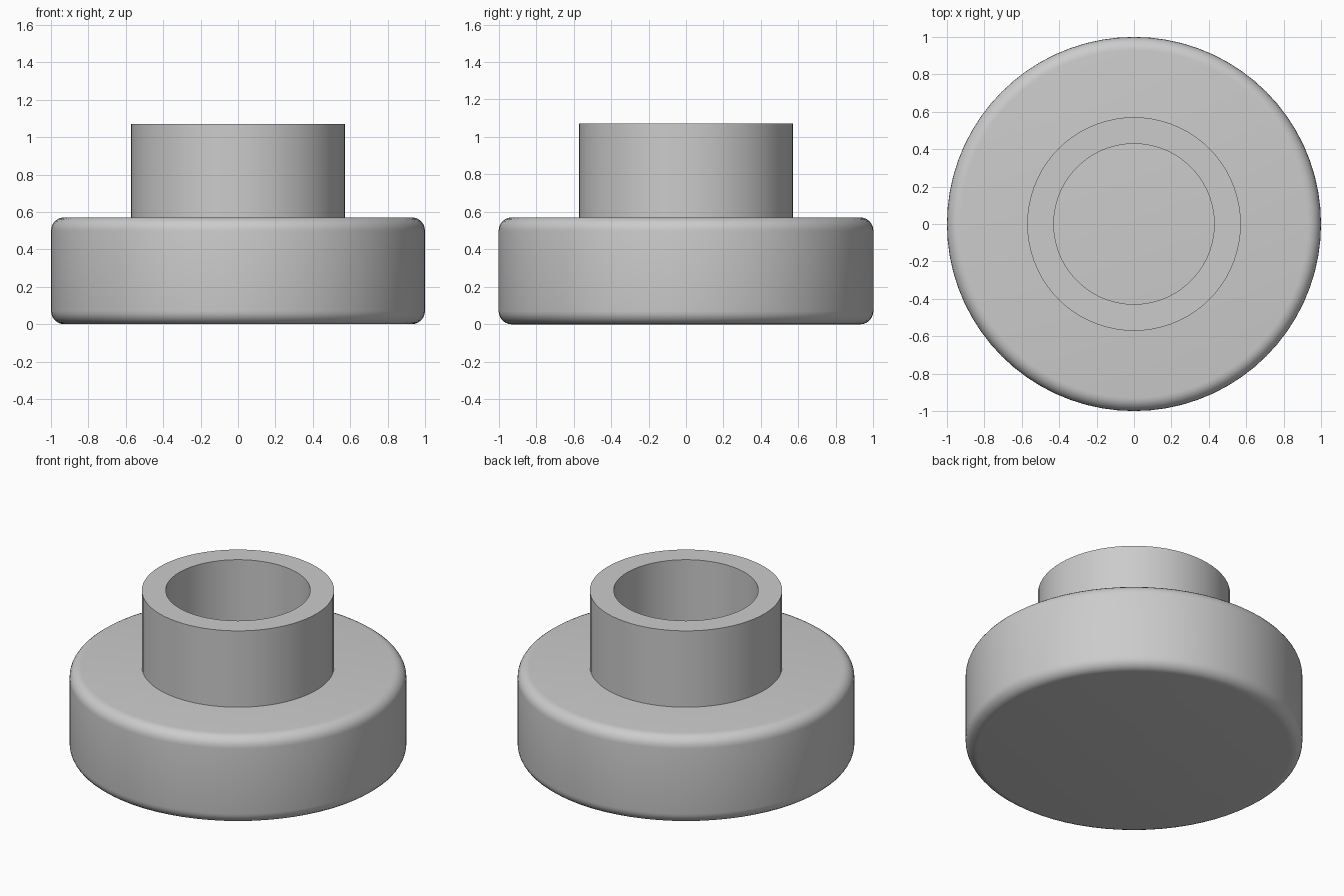
import bpy
import bmesh
import math
from mathutils import Matrix, Vector

if "Cube" in bpy.data.objects:
    bpy.data.objects.remove(bpy.data.objects["Cube"], do_unlink=True)

SEGMENTS = 72
BASE_R, BASE_H, FILLET = 1.0, 0.571, 0.071
COLLAR_R, BORE_R, TOP = 0.571, 0.429, 1.071

grey = bpy.data.materials.new("plain grey")
grey.use_nodes = True
colour = (0.6, 0.6, 0.6, 1)
grey.diffuse_color = colour
grey.node_tree.nodes["Principled BSDF"].inputs["Base Color"].default_value = colour


def lathe(name, profile):
    """Revolve (radius, height) points around z."""
    bm = bmesh.new()
    verts = [bm.verts.new((r, 0, z)) for r, z in profile]
    edges = [bm.edges.new(pair) for pair in zip(verts, verts[1:])]
    bmesh.ops.spin(bm, geom=verts + edges, axis=(0, 0, 1), cent=(0, 0, 0),
                   angle=math.tau, steps=SEGMENTS, use_merge=False)
    bmesh.ops.remove_doubles(bm, verts=bm.verts, dist=0.0001)
    # Cap any open end that is not hidden against another part
    if name == "base":
        bmesh.ops.holes_fill(bm, edges=[e for e in bm.edges if e.is_boundary], sides=0)
    bmesh.ops.recalc_face_normals(bm, faces=bm.faces)
    mesh = bpy.data.meshes.new(name)
    bm.to_mesh(mesh)
    bm.free()
    mesh.materials.append(grey)
    obj = bpy.data.objects.new(name, mesh)
    bpy.context.collection.objects.link(obj)
    bpy.ops.object.select_all(action="DESELECT")
    obj.select_set(True)
    bpy.context.view_layer.objects.active = obj
    bpy.ops.object.shade_smooth_by_angle(angle=math.radians(30))
    return obj


def rounded_corner(z, start):
    """Quarter circle at the base rim, centred at height z."""
    angles = [math.radians(start + 15 * i) for i in range(7)]
    return [(BASE_R - FILLET + FILLET * math.cos(a), z + FILLET * math.sin(a)) for a in angles]


# Wide solid base with rounded rims
lathe("base", rounded_corner(FILLET, -90) + rounded_corner(BASE_H - FILLET, 0))

# Hollow collar standing on the base
collar = lathe("collar", [(COLLAR_R, BASE_H), (COLLAR_R, TOP), (BORE_R, TOP), (BORE_R, BASE_H)])

# Make the open-bottomed collar face outward
if max(collar.data.polygons, key=lambda p: p.center.z).normal.z < 0:
    collar.data.flip_normals()
